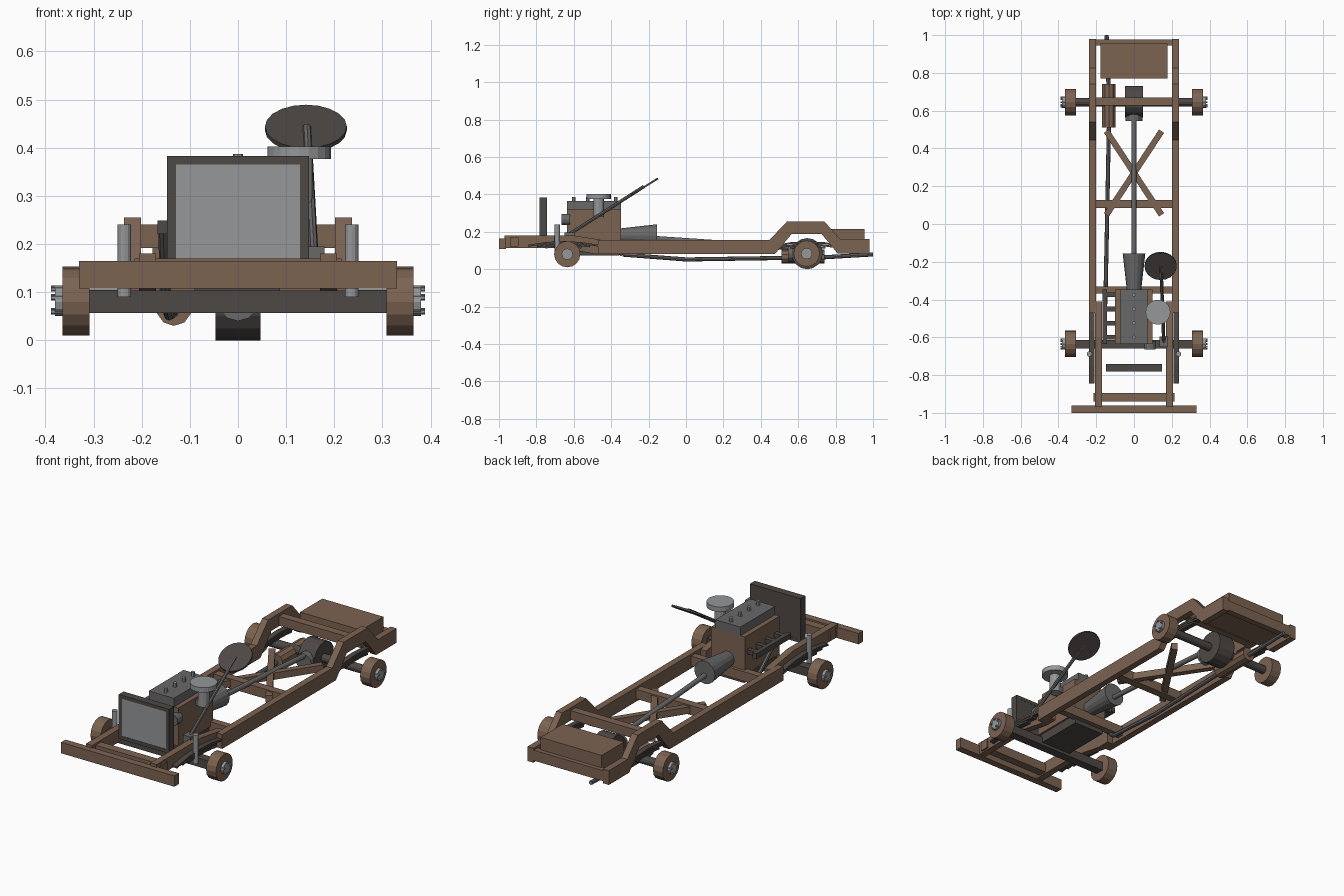
import bpy, bmesh, math
from mathutils import Vector, Matrix

if "Cube" in bpy.data.objects:
    bpy.data.objects.remove(bpy.data.objects["Cube"])


def material(name, c):
    m = bpy.data.materials.new(name)
    m.diffuse_color = (*c, 1)
    m.use_nodes = True
    m.node_tree.nodes["Principled BSDF"].inputs["Base Color"].default_value = m.diffuse_color
    return m


BROWN = material("brown_paint", (0.20, 0.125, 0.083))
DARK = material("dark_metal", (0.075, 0.065, 0.06))
MID = material("mid_metal", (0.14, 0.14, 0.14))
LIGHT = material("light_metal", (0.30, 0.31, 0.32))


def finish(name, bm, mat):
    bmesh.ops.recalc_face_normals(bm, faces=bm.faces)
    me = bpy.data.meshes.new(name)
    bm.to_mesh(me)
    bm.free()
    me.materials.append(mat)
    ob = bpy.data.objects.new(name, me)
    bpy.context.collection.objects.link(ob)
    return ob


def box(name, x, y, z, mat):
    bm = bmesh.new()
    size = [b - a for a, b in (x, y, z)]
    mid = [(a + b) / 2 for a, b in (x, y, z)]
    bmesh.ops.create_cube(bm, size=1, matrix=Matrix.Translation(mid) @ Matrix.Diagonal((*size, 1)))
    return finish(name, bm, mat)


def rod(name, a, b, r, mat, r2=None, n=12):
    a, b = Vector(a), Vector(b)
    d = b - a
    bm = bmesh.new()
    m = Matrix.Translation((a + b) / 2) @ d.to_track_quat('Z', 'Y').to_matrix().to_4x4()
    bmesh.ops.create_cone(bm, cap_ends=True, segments=n, radius1=r,
                          radius2=r if r2 is None else r2, depth=d.length, matrix=m)
    return finish(name, bm, mat)


def pipe(name, pts, r, mat):
    for i in range(len(pts) - 1):
        rod(f"{name}_{i + 1}", pts[i], pts[i + 1], r, mat, n=8)


def plate(name, pts, x0, x1, mat):
    """Side profile of (y, z) points extruded across x."""
    bm = bmesh.new()
    f = bm.faces.new([bm.verts.new((x0, y, z)) for y, z in pts])
    ext = bmesh.ops.extrude_face_region(bm, geom=[f])
    bmesh.ops.translate(bm, vec=(x1 - x0, 0, 0),
                        verts=[v for v in ext['geom'] if isinstance(v, bmesh.types.BMVert)])
    return finish(name, bm, mat)


def leaf_spring(name, x, yc, half, zc, arch):
    for i in range(3):
        h = half * (1 - 0.25 * i)
        def arc(t, off):
            return (yc + h * t, zc - 0.012 * i - arch * (h * t / half) ** 2 + off)
        ts = [-1, -0.5, 0, 0.5, 1]
        pts = [arc(t, 0.005) for t in ts] + [arc(t, -0.005) for t in reversed(ts)]
        plate(f"{name}_{i + 1}", pts, x - 0.014, x + 0.014, DARK)


# Frame rails, springs, wheels on both sides
MAIN = [(-.47, .155), (.445, .155), (.54, .255), (.74, .255), (.825, .16), (.98, .16),
        (.98, .085), (.81, .085), (.725, .188), (.565, .188), (.475, .08), (-.47, .08)]
FRONT = [(-.97, .18), (-.60, .18), (-.41, .15), (-.41, .08), (-.48, .08), (-.66, .113), (-.97, .113)]
for s, side in ((-1, "left"), (1, "right")):
    plate(f"main_rail_{side}", MAIN, s * .202, s * .237, BROWN)
    plate(f"front_rail_{side}", FRONT, s * .17, s * .206, BROWN)
    leaf_spring(f"front_spring_{side}", s * .223, -.655, .19, .145, .02)
    leaf_spring(f"rear_spring_{side}", s * .22, .65, .19, .145, .025)
    rod(f"shock_absorber_{side}", (s * .236, -.688, .09), (s * .236, -.688, .24), .014, LIGHT)
    for end, y, z in (("front", -.635, .08), ("rear", .645, .083)):
        rod(f"{end}_drum_{side}", (s * .308, y, z), (s * .365, y, z), .07, BROWN, n=16)
        rod(f"{end}_hub_{side}", (s * .36, y, z), (s * .38, y, z), .03, LIGHT)
        for k in range(5):
            a = math.tau * k / 5 + math.pi / 2
            py, pz = y + .026 * math.cos(a), z + .026 * math.sin(a)
            rod(f"{end}_stud_{side}_{k + 1}", (s * .36, py, pz), (s * .388, py, pz), .005, LIGHT, n=6)

# Crossmembers, bumper, tank
box("front_bumper", (-.33, .33), (-1, -.962), (.108, .165), BROWN)
box("front_crossmember", (-.215, .215), (-.94, -.895), (.12, .17), BROWN)
box("engine_crossmember", (-.205, .205), (-.367, -.33), (.095, .145), BROWN)
box("middle_crossmember", (-.205, .205), (.085, .127), (.095, .145), BROWN)
box("axle_crossmember", (-.205, .205), (.628, .67), (.192, .24), BROWN)
box("rear_crossmember", (-.205, .205), (.945, .978), (.095, .15), BROWN)
box("fuel_tank", (-.178, .178), (.77, .955), (.12, .215), BROWN)

# Diagonal X brace
for s in (-1, 1):
    b = box(f"diagonal_brace_{'left' if s < 0 else 'right'}", (-.016, .016), (-.265, .265), (-.018, .018), BROWN)
    b.location = (0, .27, .12)
    b.rotation_euler.z = s * math.atan2(.29, .44)

# Axles, differential, drive shaft
box("front_axle", (-.31, .31), (-.66, -.613), (.057, .103), DARK)
rod("rear_axle", (-.31, .645, .083), (.31, .645, .083), .022, DARK)
rod("differential", (-.047, .648, .083), (.047, .648, .083), .083, DARK, n=16)
rod("differential_nose", (0, .545, .085), (0, .60, .085), .045, MID, n=12)
rod("drive_shaft", (0, -.2, .167), (0, .57, .115), .013, MID)
rod("gearbox", (0, -.35, .18), (0, -.155, .18), .038, MID, .06, 16)

# Engine
box("engine_block", (-.1, .097), (-.635, -.347), (.12, .32), BROWN)
box("oil_pan", (-.09, .087), (-.625, -.355), (.072, .12), DARK)
box("cylinder_head", (-.074, .072), (-.635, -.347), (.32, .365), MID)
for k in range(4):
    y = -.6 + .075 * k
    rod(f"spark_plug_{k + 1}", (0, y, .36), (0, y, .387), .01, LIGHT, n=8)
    box(f"exhaust_port_{k + 1}", (-.15, -.095), (y - .012, y + .012), (.225, .248), DARK)
box("exhaust_manifold", (-.167, -.143), (-.635, -.347), (.221, .249), DARK)
rod("alternator", (.085, -.665, .265), (.085, -.62, .265), .03, MID)
box("intake_manifold", (.09, .13), (-.49, -.44), (.28, .31), MID)
rod("carburettor", (.127, -.467, .28), (.127, -.467, .38), .028, LIGHT)
rod("air_cleaner", (.127, -.467, .376), (.127, -.467, .402), .066, LIGHT, n=20)

# Radiator: frame and core
for s, side in ((-1, "left"), (1, "right")):
    box(f"radiator_side_{side}", (min(s * .129, s * .147), max(s * .129, s * .147)), (-.782, -.742), (.15, .383), DARK)
box("radiator_top", (-.129, .129), (-.782, -.742), (.365, .383), DARK)
box("radiator_bottom", (-.129, .129), (-.782, -.742), (.15, .168), DARK)
box("radiator_core", (-.129, .129), (-.780, -.762), (.168, .365), LIGHT)
box("radiator_back", (-.129, .129), (-.762, -.743), (.168, .365), DARK)

# Steering
box("steering_box", (.135, .18), (-.65, -.595), (.15, .195), MID)
rod("steering_column", (.158, -.635, .18), (.143, -.225, .442), .009, MID, n=8)
wheel = rod("steering_wheel", (0, 0, -.005), (0, 0, .005), .085, DARK, n=20)
wheel.location = (.141, -.222, .44)
wheel.rotation_euler.x = math.radians(32)

# Exhaust
pipe("exhaust_pipe", [(-.155, -.5, .23), (-.15, -.34, .078), (-.143, 0, .052), (-.133, .52, .06)], .011, MID)
rod("muffler", (-.133, .51, .067), (-.133, .74, .067), .037, BROWN, n=10)
pipe("tail_pipe", [(-.135, .73, .063), (-.145, .999, .079)], .011, MID)
